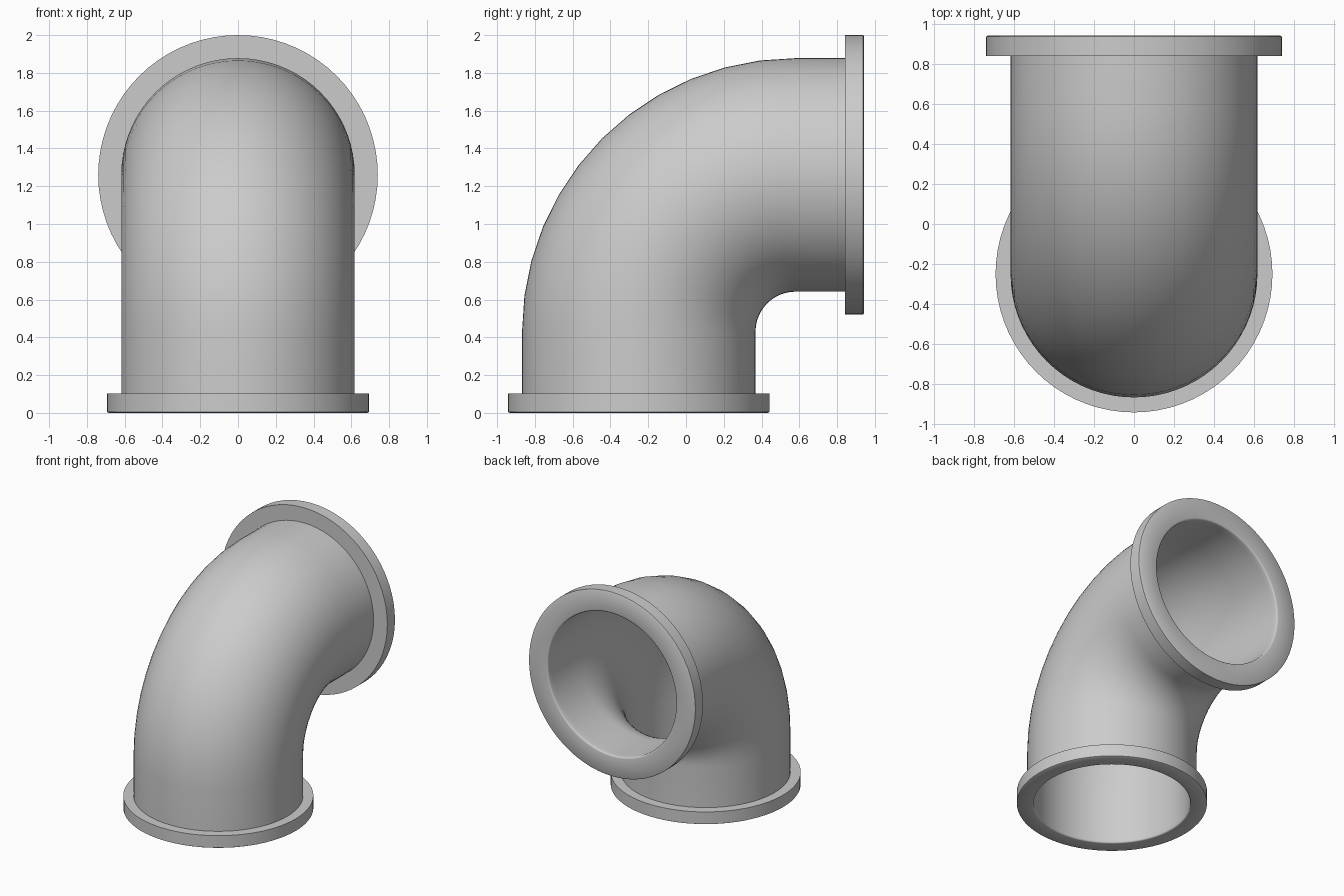
import bpy, bmesh
from math import sin, cos, pi, radians
from mathutils import Vector

cube = bpy.data.objects.get("Cube")
if cube:
    bpy.data.objects.remove(cube)

SIDES = 72
AXIS_Y = -0.25          # axis of the vertical leg
BEND = 0.83             # bend radius of the centre line
LEG_A, LEG_B = 0.43, 0.363
ARC = BEND * pi / 2
LENGTH = LEG_A + ARC + LEG_B
OUTER, INNER = 0.618, 0.57

grey = bpy.data.materials.new("light_grey")
grey.use_nodes = True
colour = (0.6, 0.6, 0.6, 1)
grey.diffuse_color = colour
grey.node_tree.nodes["Principled BSDF"].inputs["Base Color"].default_value = colour


def frame(s):
    """Centre point and in-plane normal of the elbow path at distance s."""
    a = min(max((s - LEG_A) / BEND, 0), pi / 2)
    tangent = Vector((0, sin(a), cos(a)))
    normal = Vector((0, -cos(a), sin(a)))
    hub = Vector((0, AXIS_Y + BEND, LEG_A))
    extra = min(s - LEG_A, 0) + max(s - LEG_A - ARC, 0)
    return hub + normal * BEND + tangent * extra, normal


def loft(name, profile):
    """Closed tube through circles given as (distance, radius)."""
    bm = bmesh.new()
    rings = []
    for s, r in profile:
        centre, normal = frame(s)
        rings.append([bm.verts.new(centre + r * (normal * cos(t) + Vector((1, 0, 0)) * sin(t)))
                      for t in (2 * pi * i / SIDES for i in range(SIDES))])
    for j, ring in enumerate(rings):
        following = rings[(j + 1) % len(rings)]
        for i in range(SIDES):
            k = (i + 1) % SIDES
            bm.faces.new((ring[i], ring[k], following[k], following[i]))
    bmesh.ops.recalc_face_normals(bm, faces=bm.faces)
    mesh = bpy.data.meshes.new(name)
    bm.to_mesh(mesh)
    bm.free()
    mesh.materials.append(grey)
    ob = bpy.data.objects.new(name, mesh)
    bpy.context.collection.objects.link(ob)
    bpy.ops.object.select_all(action='DESELECT')
    ob.select_set(True)
    bpy.context.view_layer.objects.active = ob
    bpy.ops.object.shade_smooth_by_angle(angle=radians(50))
    return ob


# Hollow elbow: outer wall one way, inner wall back
stations = [0.05] + [LEG_A + ARC * i / 12 for i in range(13)] + [LENGTH - 0.05]
loft("elbow_pipe", [(s, OUTER) for s in stations] + [(s, INNER) for s in reversed(stations)])


def flange(name, radius, place):
    """Collar with a crisp rim and a softly rounded mouth."""
    lip = 0.012
    profile = [(0.102, OUTER - 0.02), (0.102, radius), (0.005, radius), (0, radius - 0.009)]
    profile += [(lip * (1 - cos(a)), INNER + lip * (1 - sin(a)))
                for a in (0, pi / 6, pi / 3, pi / 2)]
    profile += [(0.05, INNER), (0.05, OUTER - 0.02)]
    loft(name, [(place(d), r) for d, r in profile])


flange("bottom_flange", 0.693, lambda d: d)
flange("back_flange", 0.74, lambda d: LENGTH - d)
